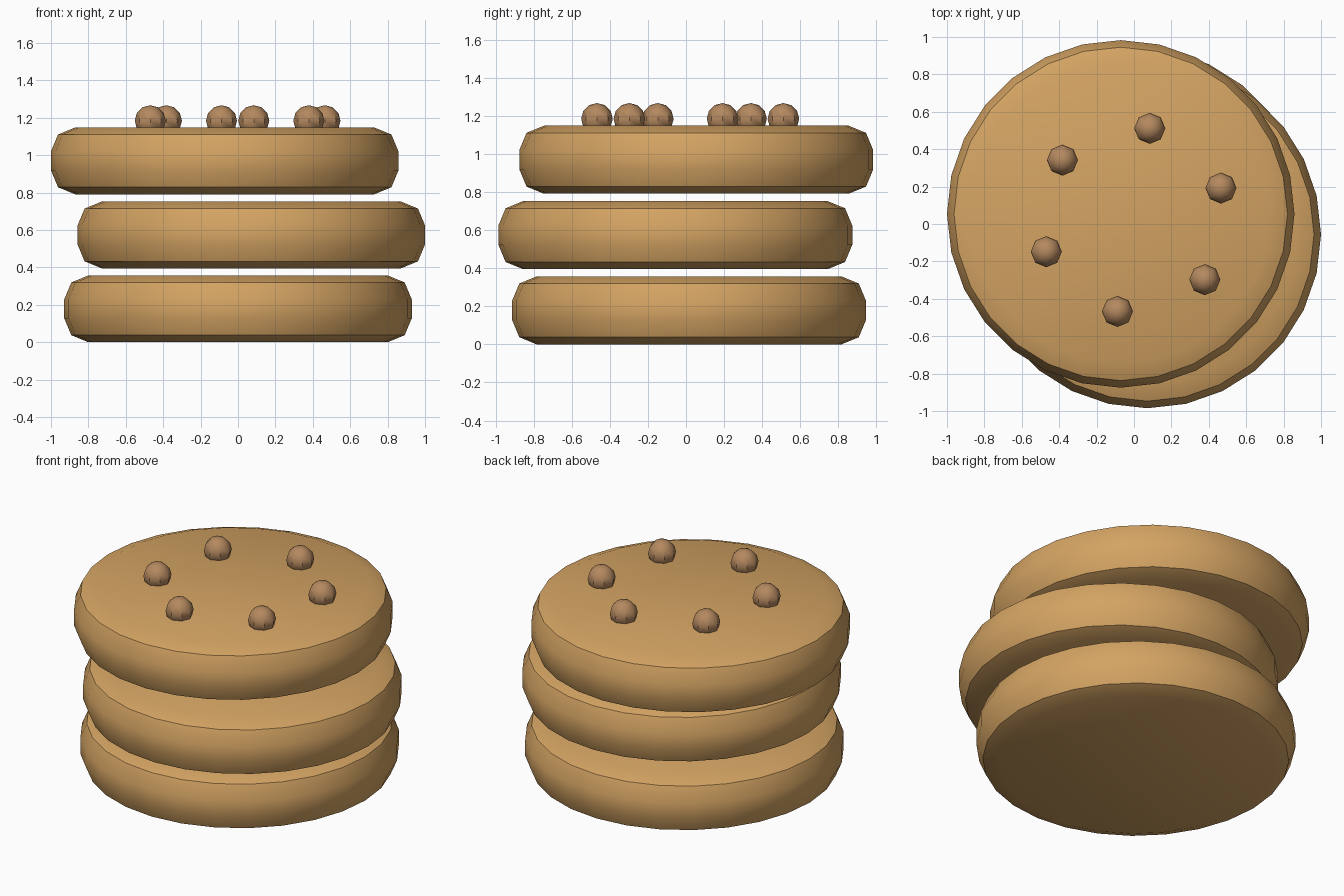
import bpy
from math import radians, cos, sin

if "Cube" in bpy.data.objects:
    bpy.data.objects.remove(bpy.data.objects["Cube"])


def material(name, rgb):
    m = bpy.data.materials.new(name)
    m.diffuse_color = (*rgb, 1)
    m.use_nodes = True
    m.node_tree.nodes["Principled BSDF"].inputs["Base Color"].default_value = m.diffuse_color
    return m


DOUGH = material("baked_dough", (0.66, 0.37, 0.125))
NUT = material("nut_brown", (0.46, 0.25, 0.115))
RADIUS, HEIGHT = 0.929, 0.357


def finish(name, mat):
    ob = bpy.context.object
    ob.name = name
    ob.data.materials.append(mat)
    bpy.ops.object.shade_smooth_by_angle(angle=radians(35))
    return ob


# Rounded biscuit: a 28-sided cylinder with two-segment bevelled rims
def biscuit(name, x, y, base):
    bpy.ops.mesh.primitive_cylinder_add(
        vertices=28, radius=RADIUS, depth=HEIGHT, location=(x, y, base + HEIGHT / 2))
    bev = bpy.context.object.modifiers.new("rim", 'BEVEL')
    bev.width = 0.128
    bev.segments = 2
    bev.limit_method = 'ANGLE'
    bev.angle_limit = radians(40)
    bpy.ops.object.modifier_apply(modifier=bev.name)
    finish(name, DOUGH)


# Slightly staggered stack
biscuit("bottom_biscuit", 0.0, 0.016, 0.0)
biscuit("middle_biscuit", 0.071, -0.056, 0.395)
biscuit("top_biscuit", -0.071, 0.054, 0.791)

# Ring of six nuts half sunk into the top
for i in range(6):
    a = radians(20 + 60 * i)
    bpy.ops.mesh.primitive_uv_sphere_add(
        segments=8, ring_count=6, radius=0.083,
        location=(-0.002 + 0.497 * cos(a), 0.022 + 0.497 * sin(a), 1.184))
    finish(f"nut_{i + 1}", NUT)
